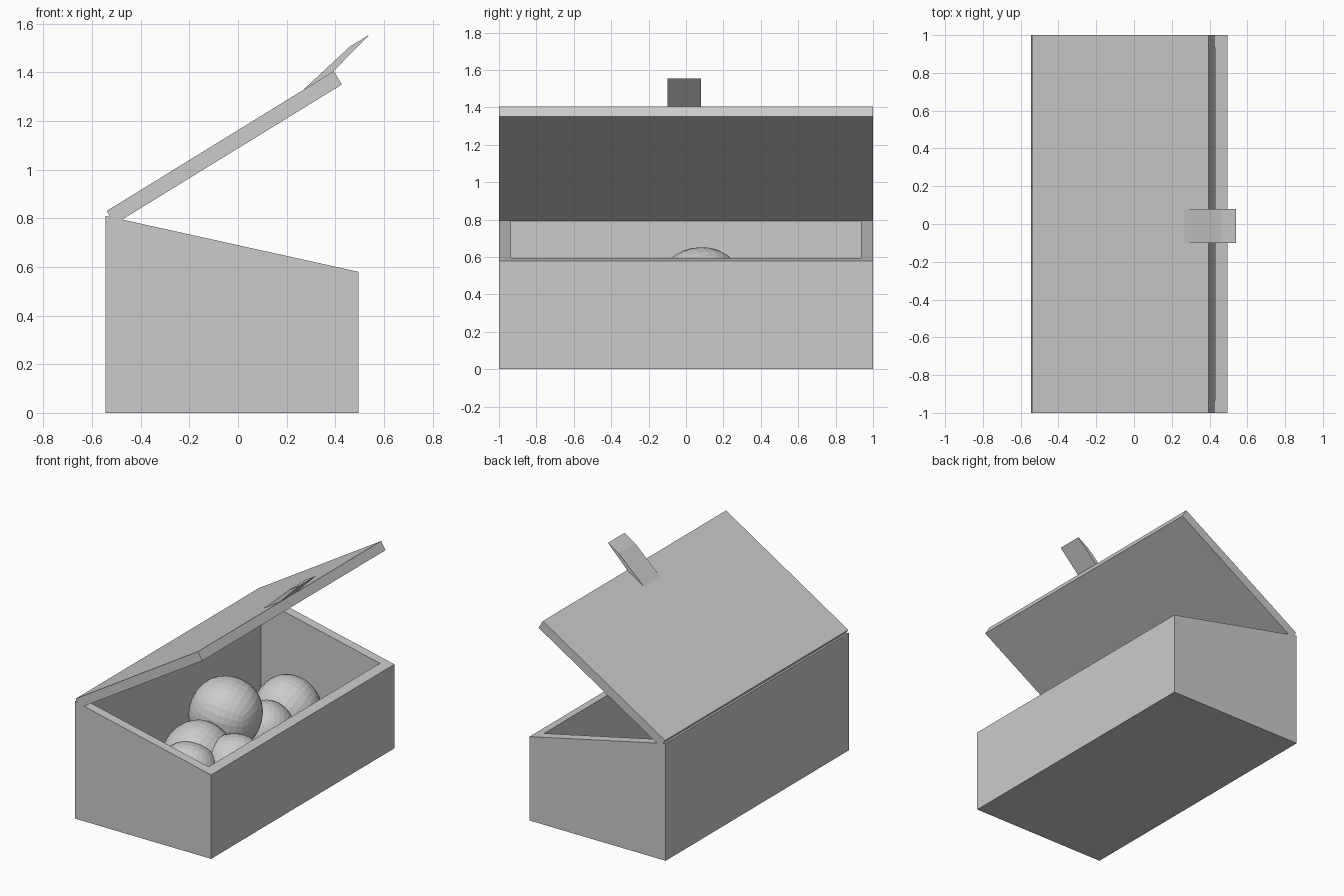
import bpy, bmesh
from mathutils import Vector

if "Cube" in bpy.data.objects:
    bpy.data.objects.remove(bpy.data.objects["Cube"])


def prism(bm, profile, y0, y1):
    """Extrude an x-z profile along y."""
    verts = [bm.verts.new((x, y0, z)) for x, z in profile]
    face = bm.faces.new(verts)
    res = bmesh.ops.extrude_face_region(bm, geom=[face])
    moved = [g for g in res["geom"] if isinstance(g, bmesh.types.BMVert)]
    bmesh.ops.translate(bm, verts=moved, vec=(0, y1 - y0, 0))
    bmesh.ops.recalc_face_normals(bm, faces=bm.faces[:])


def make_prism(name, profile, y0, y1):
    bm = bmesh.new()
    prism(bm, profile, y0, y1)
    mesh = bpy.data.meshes.new(name)
    bm.to_mesh(mesh)
    bm.free()
    ob = bpy.data.objects.new(name, mesh)
    bpy.context.collection.objects.link(ob)
    return ob


# Box body with a sloping rim, hollowed by a cutter
XB, XF, WALL = -0.545, 0.495, 0.065
box = make_prism("box", [(XB, 0), (XF, 0), (XF, 0.58), (XB, 0.81)], -1, 1)
cutter = make_prism("cavity_cutter", [(XB + WALL, WALL), (XF - WALL, WALL),
                                      (XF - WALL, 1.2), (XB + WALL, 1.2)],
                    -1 + WALL, 1 - WALL)
cutter.hide_render = True
cutter.hide_viewport = True
mod = box.modifiers.new("hollow", "BOOLEAN")
mod.operation = "DIFFERENCE"
mod.solver = "EXACT"
mod.object = cutter

# Open lid
make_prism("lid", [(-0.54, 0.83), (-0.507, 0.776), (0.427, 1.35), (0.394, 1.405)], -1, 1)

# Pull tab on the lid edge
make_prism("pull_tab", [(0.262, 1.322), (0.385, 1.397), (0.54, 1.555),
                        (0.46, 1.506)], -0.10, 0.08)

# Lumpy balls inside: x, y, z, radius, rotation
balls = [
    (-0.15, 0.08, 0.42, 0.22, (0.2, 0.25, 0.3)),
    (-0.07, 0.635, 0.265, 0.20, (0.7, 0.5, 0.2)),
    (-0.12, -0.27, 0.27, 0.21, (0.5, 0.8, 0.4)),
    (0.13, -0.22, 0.25, 0.19, (0.9, 0.3, 0.6)),
    (-0.04, 0.36, 0.235, 0.17, (0.4, 0.6, 1.0)),
    (-0.06, -0.46, 0.25, 0.18, (1.1, 0.2, 0.5)),
]
for i, (x, y, z, r, rot) in enumerate(balls):
    bpy.ops.mesh.primitive_cube_add(size=2 * r / 0.8, location=(x, y, z), rotation=rot)
    ball = bpy.context.object
    ball.name = f"ball_{i + 1}"
    sub = ball.modifiers.new("round", "SUBSURF")
    sub.levels = sub.render_levels = 3
    cast = ball.modifiers.new("sphere", "CAST")
    cast.factor = 0.5
    cast.radius = r
    cast.use_radius_as_size = False
    cast.size = r
